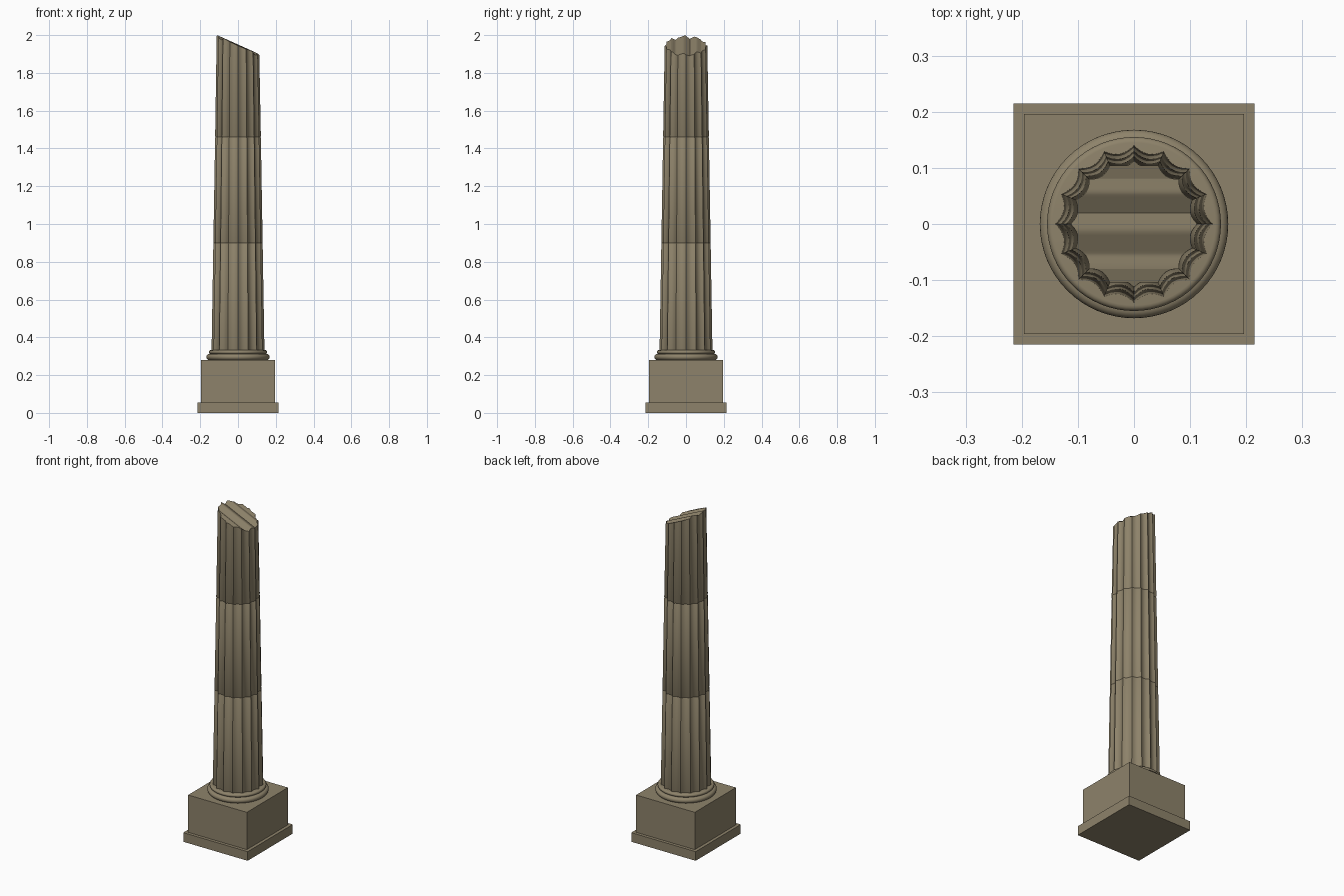
import bpy, bmesh, math

if "Cube" in bpy.data.objects:
    bpy.data.objects.remove(bpy.data.objects["Cube"])

stone = bpy.data.materials.new("weathered_stone")
stone.diffuse_color = (0.27, 0.226, 0.145, 1)
stone.use_nodes = True
stone.node_tree.nodes["Principled BSDF"].inputs["Base Color"].default_value = stone.diffuse_color


def finish(name, bm, smooth=False):
    bmesh.ops.recalc_face_normals(bm, faces=bm.faces)
    me = bpy.data.meshes.new(name)
    bm.to_mesh(me)
    bm.free()
    me.materials.append(stone)
    ob = bpy.data.objects.new(name, me)
    bpy.context.collection.objects.link(ob)
    if smooth:
        bpy.ops.object.select_all(action='DESELECT')
        bpy.context.view_layer.objects.active = ob
        ob.select_set(True)
        bpy.ops.object.shade_smooth_by_angle(angle=math.radians(30))


def block(name, half, z0, z1):
    bm = bmesh.new()
    bmesh.ops.create_cube(bm, size=1)
    for v in bm.verts:
        v.co = (v.co.x * 2 * half, v.co.y * 2 * half, z0 + (v.co.z + .5) * (z1 - z0))
    finish(name, bm)


def skin(bm, rings):
    n = len(rings[0])
    for a, b in zip(rings, rings[1:]):
        for i in range(n):
            j = (i + 1) % n
            bm.faces.new((a[i], a[j], b[j], b[i]))


# square pedestal
block("plinth_slab", 0.215, 0, 0.055)
block("pedestal_block", 0.196, 0.055, 0.28)

# round base moulding: large torus, fillet, small torus
profile = [(0.152, 0.28)]
for cr, cz, r in ((0.152, 0.296, 0.016), (0.145, 0.322, 0.010)):
    for k in range(9):
        t = math.pi * (k / 8 - 0.5)
        profile.append((cr + r * math.cos(t), cz + r * math.sin(t)))
profile = profile[1:]
bm = bmesh.new()
N = 64
rings = [[bm.verts.new((r * math.cos(2 * math.pi * i / N), r * math.sin(2 * math.pi * i / N), z))
          for i in range(N)] for r, z in profile]
skin(bm, rings)
bm.faces.new(rings[0])
bm.faces.new(rings[-1])
finish("base_moulding", bm, True)

# fluted shaft, with shallow joints between the drums
FLUTES, SEG = 16, 6
M = FLUTES * SEG


def radius(z):
    return 0.14 - 0.028 * (z - 0.33) / 1.67


def fluted(z, shrink=0.0):
    pts = []
    for i in range(M):
        a = 2 * math.pi * i / M
        dip = 0.09 * math.sin(math.pi * (i % SEG) / SEG) ** 0.8
        r = (radius(z) - shrink) * (1 - dip)
        pts.append((r * math.cos(a), r * math.sin(a)))
    return pts


# ridge heights of the broken top, running along x: (y, height)
RIDGES = [(-0.115, 0), (-0.075, 0.006), (-0.055, -0.008), (-0.01, 0.008),
          (0.02, -0.008), (0.055, 0.008), (0.08, -0.003), (0.115, 0.002)]


def broken_height(x, y):
    for (y0, h0), (y1, h1) in zip(RIDGES, RIDGES[1:]):
        if y <= y1:
            break
    return 1.943 - 0.45 * x + h0 + (h1 - h0) * (y - y0) / (y1 - y0)


levels = [(0.328, 0.003), (0.335, 0)]
for j in (0.90, 1.46):
    levels += [(j - 0.004, 0), (j, 0.0025), (j + 0.004, 0)]
bm = bmesh.new()
rings = [[bm.verts.new((x, y, z)) for x, y in fluted(z, s)] for z, s in levels]
top = [bm.verts.new((x, y, broken_height(x, y))) for x, y in fluted(1.95)]
skin(bm, rings + [top])
bm.faces.new(rings[0])
# cap made of strips joining each rim point to its opposite across x
h = M // 2
for i in range(-M // 4, M // 4):
    quad = [top[i % M], top[(i + 1) % M], top[(h - i - 1) % M], top[(h - i) % M]]
    bm.faces.new(list(dict.fromkeys(quad)))
finish("broken_fluted_shaft", bm, True)
